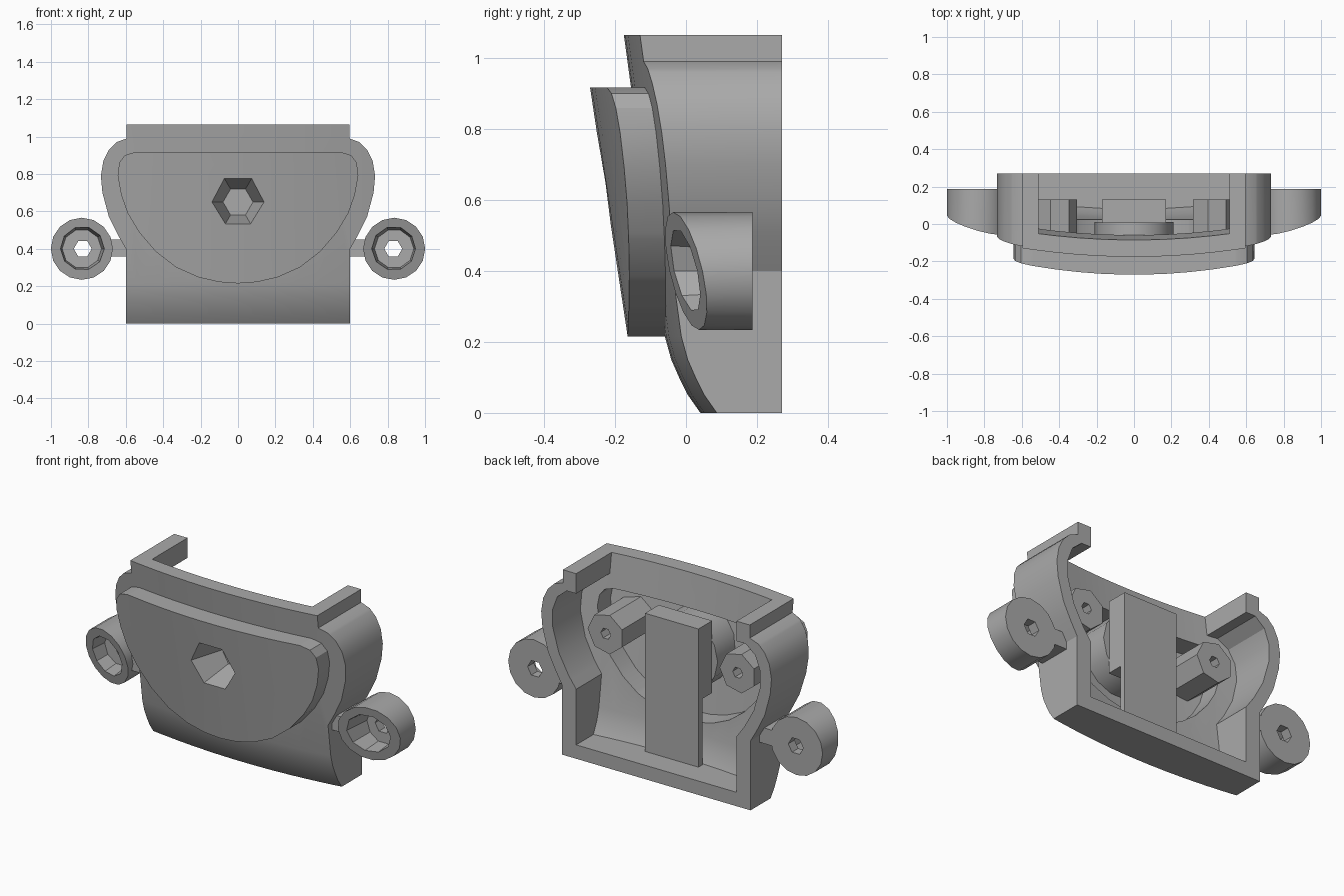
import bpy, bmesh, math
from mathutils import Vector

old = bpy.data.objects.get("Cube")
if old:
    bpy.data.objects.remove(old, do_unlink=True)

grey = bpy.data.materials.new("plain_grey")
grey.use_nodes = True
grey.diffuse_color = (0.4, 0.4, 0.4, 1)
grey.node_tree.nodes["Principled BSDF"].inputs["Base Color"].default_value = (0.4, 0.4, 0.4, 1)


def finish(name, bm):
    bmesh.ops.recalc_face_normals(bm, faces=bm.faces)
    mesh = bpy.data.meshes.new(name)
    bm.to_mesh(mesh)
    bm.free()
    mesh.materials.append(grey)
    ob = bpy.data.objects.new(name, mesh)
    bpy.context.collection.objects.link(ob)
    return ob


def mirrored(half):
    """Close a right-hand outline (bottom to top) with its mirror image."""
    return half + [(-x, z) for x, z in reversed(half) if x > 0]


def slab(name, outline, front, back):
    """Extrude an outline in depth; front and back are functions of x and z."""
    bm = bmesh.new()
    face = bm.faces.new([bm.verts.new((x, 0, z)) for x, z in outline])
    ext = bmesh.ops.extrude_face_region(bm, geom=[face])
    for v in ext["geom"]:
        if isinstance(v, bmesh.types.BMVert):
            v.co.y = 1
    cuts = [((s * (0.06 + 0.12 * i), 0, 0), (1, 0, 0)) for i in range(6) for s in (-1, 1)]
    cuts += [((0, 0, z), (0, 0, 1)) for z in (0.05, 0.1, 0.15, 0.215)]
    for co, no in cuts:
        bmesh.ops.bisect_plane(bm, geom=bm.verts[:] + bm.edges[:] + bm.faces[:],
                               plane_co=co, plane_no=no, dist=1e-5)
    for v in bm.verts:
        fn = front if v.co.y < 0.5 else back
        v.co.y = fn(v.co.x, v.co.z)
    return finish(name, bm)


def cone(name, x, z, y0, r0, y1, r1, sides, turn=0.0):
    """Tapered cylinder along the depth axis."""
    bm = bmesh.new()
    rings = []
    for y, r in ((y0, r0), (y1, r1)):
        angles = [turn + math.tau * i / sides for i in range(sides)]
        rings.append([bm.verts.new((x + r * math.cos(a), y, z + r * math.sin(a))) for a in angles])
    bm.faces.new(rings[0])
    bm.faces.new(rings[1])
    for i in range(sides):
        j = (i + 1) % sides
        bm.faces.new((rings[0][i], rings[0][j], rings[1][j], rings[1][i]))
    return finish(name, bm)


def box(name, x0, x1, y0, y1, z0, z1):
    bm = bmesh.new()
    bmesh.ops.create_cube(bm, size=1)
    for v in bm.verts:
        v.co = Vector((x0 if v.co.x < 0 else x1, y0 if v.co.y < 0 else y1, z0 if v.co.z < 0 else z1))
    return finish(name, bm)


def boolean(ob, other, operation="DIFFERENCE"):
    mod = ob.modifiers.new("cut", "BOOLEAN")
    mod.operation = operation
    mod.solver = "EXACT"
    mod.object = other
    bpy.context.view_layer.objects.active = ob
    bpy.ops.object.modifier_apply(modifier=mod.name)


# Curved front surfaces
CURVE = [(0, 0.04), (0.05, 0.005), (0.1, -0.02), (0.15, -0.042), (0.215, -0.06)]


def body_front(x, z):
    y = -0.06 - 0.136 * (z - 0.215)
    for (z0, a), (z1, b) in zip(CURVE, CURVE[1:]):
        if z < z1:
            y = a + (b - a) * (z - z0) / (z1 - z0)
            break
    return y + 0.13 * x * x


def plate_front(x, z):
    return -0.165 - 0.151 * (z - 0.215) + 0.16 * x * x


# Outlines
BODY = mirrored([(0.6, 0), (0.6, 0.4), (0.64, 0.47), (0.69, 0.57), (0.725, 0.7), (0.733, 0.79),
                 (0.72, 0.87), (0.69, 0.93), (0.65, 0.97), (0.595, 0.99), (0.595, 1.065)])
CAVITY = mirrored([(0.51, 0.08), (0.51, 0.4), (0.56, 0.47), (0.62, 0.58), (0.66, 0.72), (0.66, 0.82),
                   (0.63, 0.9), (0.57, 0.95), (0.51, 0.95), (0.51, 1.2)])
PLATE = mirrored([(0, 0.215), (0.1, 0.222), (0.21, 0.247), (0.33, 0.3), (0.44, 0.385), (0.53, 0.49),
                  (0.59, 0.59), (0.625, 0.69), (0.643, 0.79), (0.635, 0.86), (0.605, 0.9), (0.55, 0.917)])

# Shell and raised front plate, hollowed from behind
shell = slab("shell", BODY, body_front, lambda x, z: 0.27)
plate = slab("front_plate", PLATE, plate_front, lambda x, z: body_front(x, z) + 0.03)
cavity = slab("cavity_cutter", CAVITY, lambda x, z: body_front(x, z) + 0.09, lambda x, z: 0.5)
inner = [(x * 0.88, 0.6 + (z - 0.6) * 0.86) for x, z in PLATE]
hollow = slab("hollow_cutter", inner, lambda x, z: plate_front(x, z) + 0.075,
              lambda x, z: body_front(x, z) + 0.12)
boss = cone("screw_boss", 0, 0.65, -0.19, 0.21, 0.012, 0.21, 14)
funnel = cone("funnel_cutter", 0, 0.65, -0.28, 0.155, -0.03, 0.08, 6)
boolean(shell, cavity)
for part in (shell, plate):
    boolean(part, hollow)
for part in (shell, plate, boss):
    boolean(part, funnel)
helpers = [cavity, hollow, funnel]
parts = [shell, plate, boss]

# Central rib with a thicker upper block
rib = box("rib", -0.17, 0.17, 0.095, 0.13, 0.07, 0.875)
block = box("rib_block", -0.17, 0.17, 0.005, 0.13, 0.46, 0.875)
boolean(rib, block, "UNION")
helpers.append(block)
parts.append(rib)

for side, s in (("left", 1), ("right", -1)):
    # Hexagonal screw post
    post = cone(side + "_post", s * 0.42, 0.69, -0.16, 0.115, 0.13, 0.115, 7)
    pilot = cone("pilot_cutter", s * 0.42, 0.69, 0.0, 0.032, 0.2, 0.032, 6)
    boolean(post, pilot)

    # Mounting ear with slanted front, recess and through hole
    ear = cone(side + "_ear", s * 0.835, 0.4, 0, 0.166, 0.187, 0.166, 16)
    for v in ear.data.vertices:
        if v.co.y < 0.1:
            v.co.y = 0.0 + 0.28 * (abs(v.co.x) - 0.835) - 0.22 * (v.co.z - 0.4)
    recess = cone("recess_cutter", s * 0.835, 0.4, -0.12, 0.128, 0.13, 0.105, 10)
    hole = cone("hole_cutter", s * 0.83, 0.4, 0.0, 0.048, 0.3, 0.048, 6)
    lug = box(side + "_lug", *sorted((s * 0.57, s * 0.70)), 0.0, 0.187, 0.36, 0.45)
    boolean(ear, recess)
    boolean(ear, hole)
    boolean(lug, cavity)
    helpers += [pilot, recess, hole]
    parts += [post, ear, lug]

for ob in helpers:
    bpy.data.objects.remove(ob, do_unlink=True)

for ob in parts:
    bpy.ops.object.select_all(action="DESELECT")
    ob.select_set(True)
    bpy.context.view_layer.objects.active = ob
    bpy.ops.object.shade_smooth_by_angle(angle=math.radians(28))
